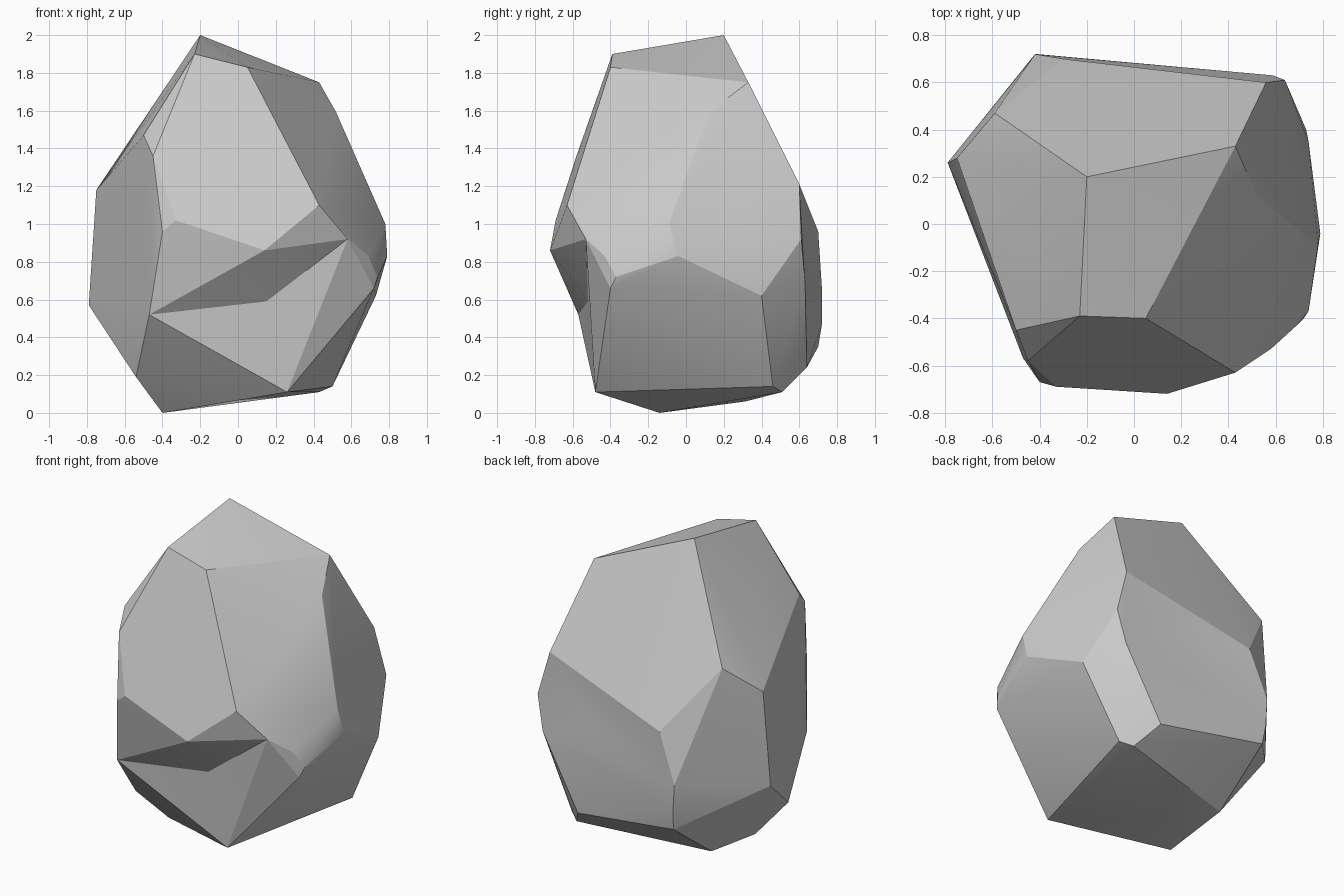
import bpy, math, random
from itertools import combinations
from mathutils import Vector

if "Cube" in bpy.data.objects:
    bpy.data.objects.remove(bpy.data.objects["Cube"])

random.seed(1)

# Corner points of the boulder, grouped by height
crown = [(-.2, .2, 2), (-.23, -.39, 1.9), (.05, -.4, 1.83), (.43, .33, 1.75),
         (.52, .12, 1.59), (-.5, -.45, 1.47)]
shoulder = [(-.45, -.58, 1.36), (-.59, .47, 1.36), (.56, .6, 1.21),
            (-.75, .28, 1.18), (.43, -.63, 1.1), (.78, -.09, 1), (-.33, -.69, 1.02)]
waist = [(-.4, -.67, .96), (-.3, .7, .96), (.64, .61, .92), (.58, -.53, .92),
         (.14, -.72, .86), (.79, -.04, .83), (.69, -.43, .83), (.74, .35, .73),
         (.74, -.37, .72), (.59, .63, .7), (.72, -.4, .66), (-.42, .72, .65),
         (.73, .4, .62), (-.79, .26, .57), (-.47, -.57, .52)]
base = [(-.41, .72, .47), (-.4, .7, .35), (.33, .64, .24), (-.54, -.28, .19),
        (.5, .46, .14), (.43, .51, .11), (.26, -.48, .11), (-.4, .31, .06),
        (-.4, -.14, 0)]

# Hollows pressed into the faceted body: front undercut and back groove
hollows = [(.15, -.52, .59), (.25, .62, .86)]


def hull(points):
    """Outward triangles that have every other point behind them."""
    tris = []
    for i, j, k in combinations(range(len(points)), 3):
        a, b, c = points[i], points[j], points[k]
        n = (b - a).cross(c - a)
        sides = [n.dot(p - a) for m, p in enumerate(points) if m not in (i, j, k)]
        if max(sides) < 0:
            tris.append((i, j, k))
        elif min(sides) > 0:
            tris.append((i, k, j))
    return tris


def press(points, tris, target):
    """Split the nearest ridge and push its middle in to the target."""
    def gap(edge):
        a, b = points[edge[0]], points[edge[1]]
        t = (target - a).dot(b - a) / (b - a).length_squared
        return (a.lerp(b, min(max(t, .15), .85)) - target).length

    edges = [(t[n], t[(n + 1) % 3]) for t in tris for n in range(3)]
    ridge = min(edges, key=gap)
    new = len(points)
    points.append(target)
    result = []
    for t in tris:
        if set(ridge) <= set(t):
            for end in ridge:
                result.append(tuple(new if v == end else v for v in t))
        else:
            result.append(t)
    return result


# Faceted body (a hair of jitter keeps four corners from being exactly level)
points = [Vector(c + random.uniform(-1e-4, 1e-4) for c in p)
          for p in crown + shoulder + waist + base]
tris = hull(points)
for h in hollows:
    tris = press(points, tris, Vector(h))

used = sorted({v for t in tris for v in t})
slot = {v: n for n, v in enumerate(used)}
mesh = bpy.data.meshes.new("boulder")
mesh.from_pydata([tuple(points[v]) for v in used], [],
                 [tuple(slot[v] for v in t) for t in tris])
mesh.update()
boulder = bpy.data.objects.new("boulder", mesh)
bpy.context.scene.collection.objects.link(boulder)
bpy.context.view_layer.objects.active = boulder
boulder.select_set(True)
bpy.ops.object.shade_smooth_by_angle(angle=math.radians(18))
